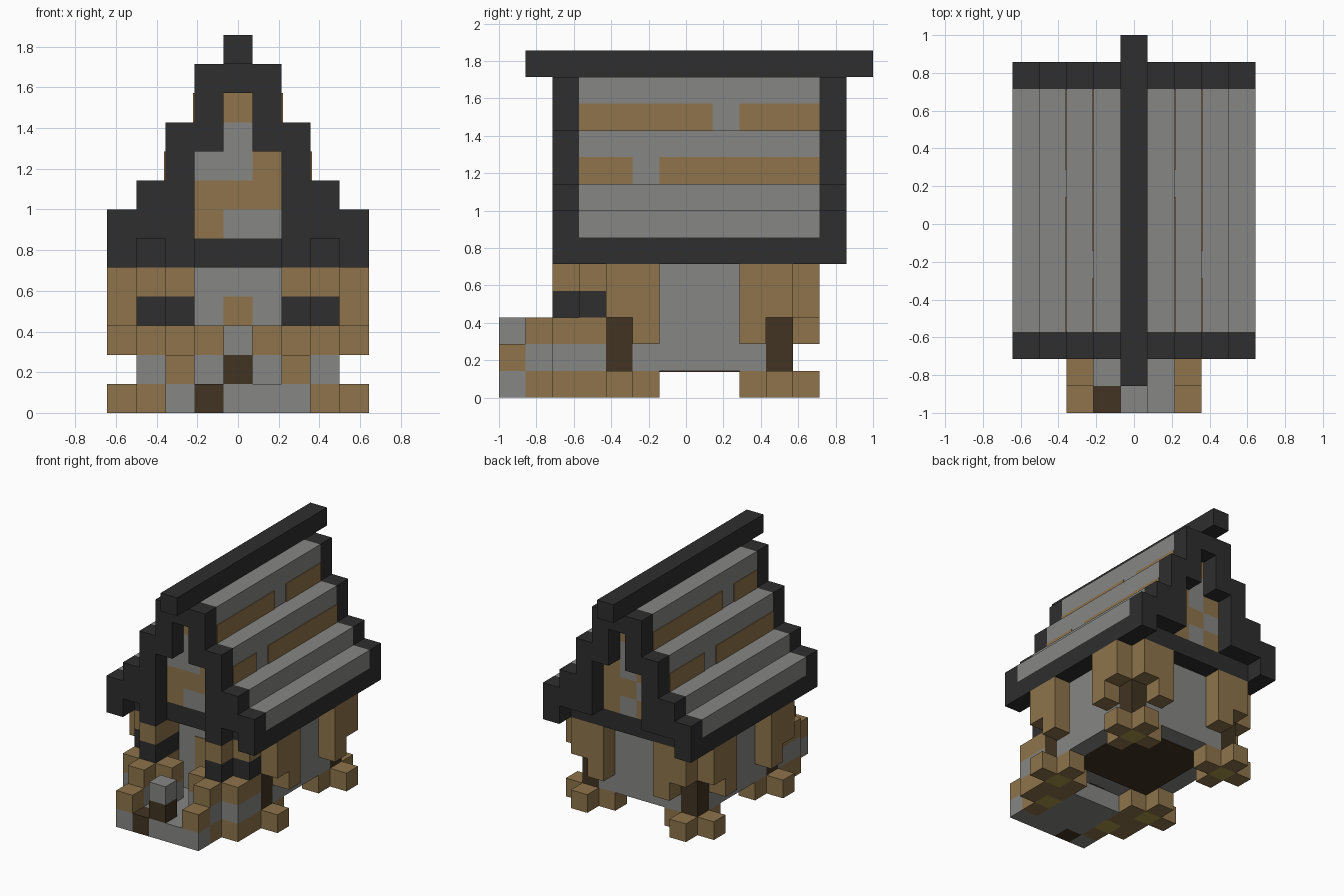
import bpy
import bmesh
from mathutils import Matrix, Vector

cube = bpy.data.objects.get("Cube")
if cube:
    bpy.data.objects.remove(cube, do_unlink=True)

U = 1 / 7  # size of one block


def material(name, rgb):
    linear = [((c / 255 + 0.055) / 1.055) ** 2.4 for c in rgb] + [1.0]
    m = bpy.data.materials.new(name)
    m.use_nodes = True
    m.diffuse_color = linear
    m.node_tree.nodes["Principled BSDF"].inputs["Base Color"].default_value = linear
    return m


CHARCOAL = material("charcoal", (46, 46, 46))
STONE = material("stone grey", (134, 134, 132))
WOOD = material("light wood", (142, 116, 75))
BARK = material("dark wood", (65, 51, 34))
GOLD = material("gold", (170, 150, 70))


def part(name, mat, boxes, mirror=False):
    """Join boxes (x0, x1, y0, y1, z0, z1 in blocks) into one object."""
    bm = bmesh.new()
    for x0, x1, y0, y1, z0, z1 in boxes:
        spans = [(x0, x1), (-x1, -x0)] if mirror else [(x0, x1)]
        for a, b in spans:
            mid = Vector((a + b, y0 + y1, z0 + z1)) * U / 2
            size = Vector((b - a, y1 - y0, z1 - z0)) * U
            bmesh.ops.create_cube(bm, size=1, matrix=Matrix.LocRotScale(mid, None, size))
    mesh = bpy.data.meshes.new(name)
    bm.to_mesh(mesh)
    bm.free()
    mesh.materials.append(mat)
    obj = bpy.data.objects.new(name, mesh)
    bpy.context.collection.objects.link(obj)


def stack(cells, z0, z1):
    """One upright box per (x, y) cell centre."""
    return [(x - .5, x + .5, y - .5, y + .5, z0, z1) for x, y in cells]


# House body and its floor underside
part("walls", STONE, [(-3.5, 3.5, -2, 3, 1, 6), (-2.5, 2.5, -3, 4, 1, 6)])
part("floor_underside", BARK, [(-2.5, 2.5, -2, 3, .96, 1.02)])
part("door", WOOD, [(-.5, .5, -3.04, -2.9, 2, 4)])
part("door_sill", BARK, [(-.5, .5, -3.04, -2.9, 1, 2)])

# Corner posts with wooden cladding and cross-shaped feet
corners = [(3, -2.5), (3, 3.5)]
part("corner_posts", BARK, stack(corners, 1, 3), True)
part("corner_post_tops", WOOD, stack(corners, 3, 6), True)
part("corner_cladding", WOOD,
     stack([(4, -1.5), (4, 2.5), (2, 4.5)], 2, 5)
     + stack([(4, -2.5), (4, 3.5), (3, 4.5)], 3, 5), True)
part("feet", WOOD, stack([(4, -2.5), (3, -1.5), (2, -2.5), (3, -3.5),
                          (4, 3.5), (3, 4.5), (2, 3.5), (3, 2.5),
                          (2, -5.5), (3, -4.5), (2, -3.5)], 0, 1), True)
part("foot_cores", GOLD, stack(corners + [(2, -4.5)], 0, 1), True)

# Porch: floor, layered railing blocks and banded pillars
part("porch_floor", STONE, [(-2.5, -1.5, -7, -6, 0, 1), (-.5, 2.5, -7, -6, 0, 1),
                            (-1.5, 1.5, -6, -3, 0, 1)])
part("porch_plank", BARK, [(-1.5, -.5, -7, -6, 0, 1)])
part("porch_end_blocks", WOOD, stack([(2, -6.5)], 1, 2), True)
rail = [(2, -5.5), (3, -4.5), (3, -3.5), (1, -4.5), (2, -4.5), (2, -3.5)]
part("rail_base", STONE, stack(rail, 1, 2), True)
part("rail_top", WOOD, stack(rail, 2, 3), True)
pillar = [(2, -4.5), (3, -3.5), (2, -3.5)]
part("pillar_bands", CHARCOAL, stack(pillar, 3, 4), True)
part("pillar_tops", WOOD, stack(pillar, 4, 5), True)
part("step_post", BARK, stack([(0, -6.5)], 1, 2))
part("step_post_head", STONE, stack([(0, -6.5)], 2, 3))

# Stepped roof: column position, underside, top
steps = [(4, 5, 7), (3, 6, 8), (2, 6, 10), (1, 9, 12)]


def roof_slice(y0, y1):
    return [(x - .5, x + .5, y0, y1, a, b) for x, a, b in steps]


part("roof_front_frame", CHARCOAL, roof_slice(-5, -4) + [(1.5, 2.5, -5, -4, 5, 6)], True)
part("roof_back_frame", CHARCOAL, roof_slice(5, 6), True)
part("roof_frame_peaks", CHARCOAL, [(-.5, .5, -5, -4, 11, 12), (-.5, .5, 5, 6, 11, 12)])
part("eaves", CHARCOAL, [(3.5, 4.5, -4, 5, 5, 6)], True)
part("roof_panels", STONE, [(3.5, 4.5, -4, 5, 6, 7)] + roof_slice(-4, 5)[1:], True)
part("roof_core", STONE, [(-.5, .5, -4, 5, 11, 12)])
part("ridge_beam", CHARCOAL, [(-.5, .5, -6, 7, 12, 13)])
part("gable_beams", CHARCOAL, [(-3.5, 3.5, -4, -3, 5, 6), (-3.5, 3.5, 4, 5, 5, 6)])

# Wooden stripes on the roof risers, turned half way round for the other slope
for side, label in ((1, "left"), (-1, "right")):
    plates = []
    for face, z, runs in ((1.5, 10, ((-4, 1), (2, 5))), (2.5, 8, ((-4, -2), (-1, 5)))):
        for a, b in runs:
            if side < 0:
                a, b = max(-b, -4), 5 if a == -4 else -a
            xs = sorted((side * (face - .02), side * (face + .04)))
            plates.append((*xs, a, b, z, z + 1))
    part("roof_stripes_" + label, WOOD, plates)

# Patchwork gable infill, rows from the bottom up (W wood, S stone)
for label, y, rows in (("front", -4, ("WSS", "WWW", "SSW", "S", "W")),
                       ("back", 4, ("WSW", "SWW", "WSW", "S", "W"))):
    for key, mat, word in (("W", WOOD, "wood"), ("S", STONE, "stone")):
        tiles = []
        for i, row in enumerate(rows):
            for j, cell in enumerate(row):
                if cell == key:
                    x = j - len(row) / 2
                    tiles.append((x, x + 1, y, y + 1, 6 + i, 7 + i))
        part(f"{label}_gable_{word}", mat, tiles)
